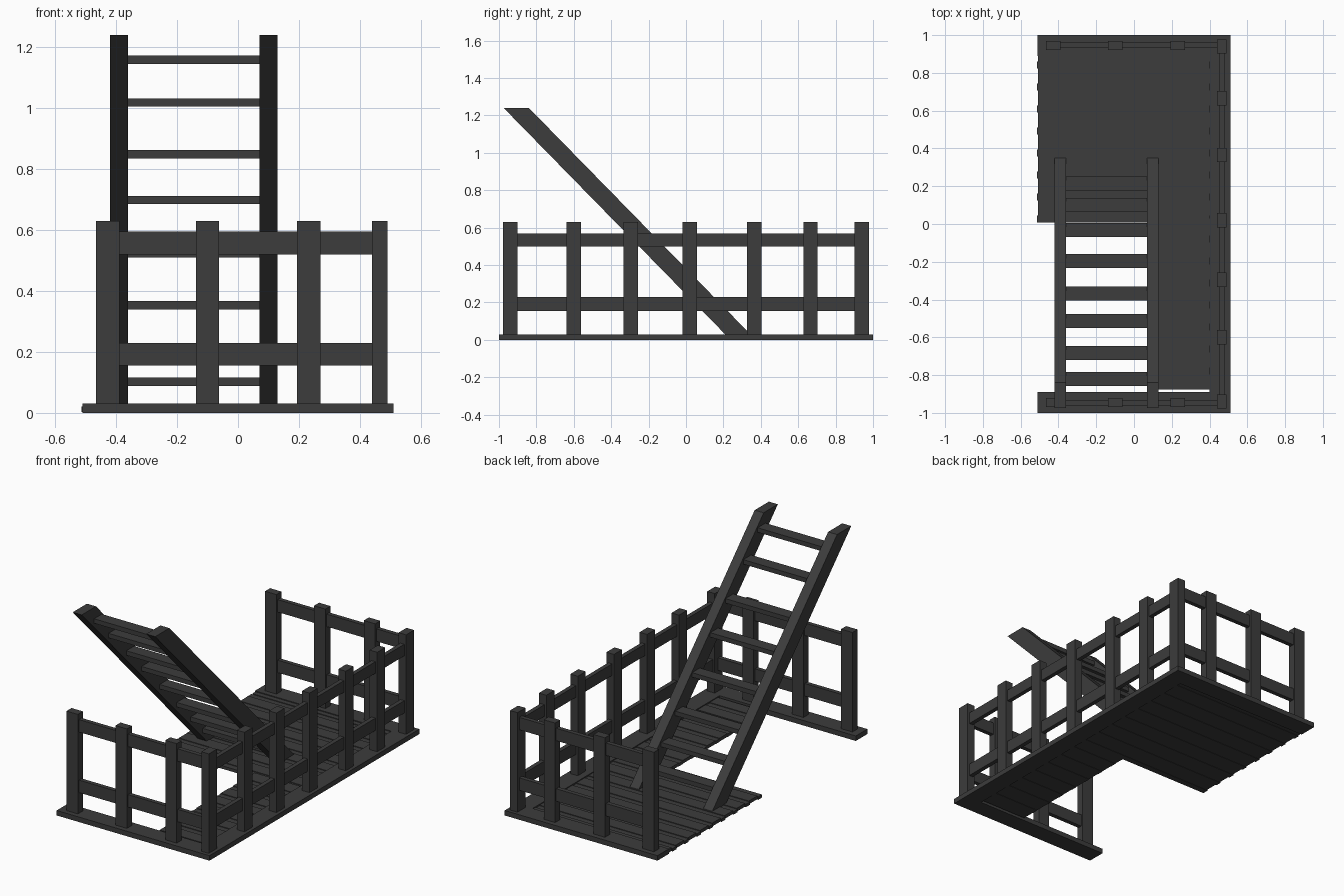
import bpy

dark = bpy.data.materials.new("dark_wood")
dark.diffuse_color = (0.045, 0.045, 0.045, 1)


def mesh(name, verts, faces):
    me = bpy.data.meshes.new(name)
    me.from_pydata(verts, [], faces)
    me.materials.append(dark)
    ob = bpy.data.objects.new(name, me)
    bpy.context.collection.objects.link(ob)
    return ob


def prism(name, profile, x0, x1):
    """Extrude a four-point (y, z) profile from x0 to x1."""
    verts = [(x, y, z) for x in (x0, x1) for y, z in profile]
    faces = [(3, 2, 1, 0), (4, 5, 6, 7)]
    faces += [(i, (i + 1) % 4, (i + 1) % 4 + 4, i + 4) for i in range(4)]
    return mesh(name, verts, faces)


def box(name, x0, x1, y0, y1, z0, z1):
    return prism(name, [(y0, z0), (y0, z1), (y1, z1), (y1, z0)], x0, x1)


# Border boards of the floor
box("front_border", -0.51, 0.51, -1.0, -0.89, 0, 0.03)
box("back_border", -0.51, 0.51, 0.89, 1.0, 0, 0.03)
box("right_border", 0.40, 0.51, -0.89, 0.89, 0, 0.03)

# Floor planks: wide boards alternating with lower strips, short beside the stair opening
pitch = 0.1165
for i in range(8):
    y = 0.86 - i * pitch
    lo = max(y - pitch, 0.03)
    box("floor_strip", -0.513, 0.40, y - 0.036, y, 0.003, 0.021)
    if y - 0.036 > lo:
        box("floor_plank", -0.507, 0.40, lo, y - 0.036, 0.005, 0.025)
box("floor_plank_back", -0.507, 0.40, 0.86, 0.89, 0.005, 0.025)
for i in range(8):
    y = -0.06 - i * pitch
    lo = max(y - pitch, -0.89)
    if y - 0.038 > lo:
        box("short_strip", 0.09, 0.40, y - 0.038, y, 0.003, 0.021)
        box("short_plank", 0.09, 0.40, lo, y - 0.038, 0.005, 0.025)
box("short_plank_back", 0.09, 0.40, -0.06, 0.03, 0.005, 0.025)

# Right railing
for y in (-0.94, -0.60, -0.295, 0.02, 0.365, 0.665, 0.94):
    box("side_post", 0.44, 0.49, y - 0.038, y + 0.038, 0.02, 0.63)
for z0, z1 in ((0.155, 0.23), (0.50, 0.57)):
    box("side_rail", 0.452, 0.478, -0.945, 0.945, z0, z1)

# Front and back railings
for end, s in (("front", -1), ("back", 1)):
    y0, y1 = sorted((s * 0.922, s * 0.97))
    for x in (-0.427, -0.10, 0.232):
        box(end + "_post", x - 0.038, x + 0.038, y0, y1, 0.02, 0.63)
    y0, y1 = sorted((s * 0.934, s * 0.96))
    for z0, z1 in ((0.155, 0.23), (0.52, 0.595)):
        box(end + "_rail", -0.44, 0.46, y0, y1, z0, z1)

# Sloping ladder stringers
slope = [(-0.975, 1.24), (-0.84, 1.24), (0.356, 0.018), (0.221, 0.018)]
prism("left_stringer", slope, -0.42, -0.36)
prism("right_stringer", slope, 0.07, 0.13)

# Ladder treads
for y, z in ((-0.82, 1.158), (-0.683, 1.018), (-0.513, 0.848), (-0.368, 0.698),
             (-0.195, 0.523), (-0.033, 0.353), (0.10, 0.215), (0.215, 0.102)):
    box("tread", -0.37, 0.08, y - 0.037, y + 0.037, z - 0.0135, z + 0.0135)
